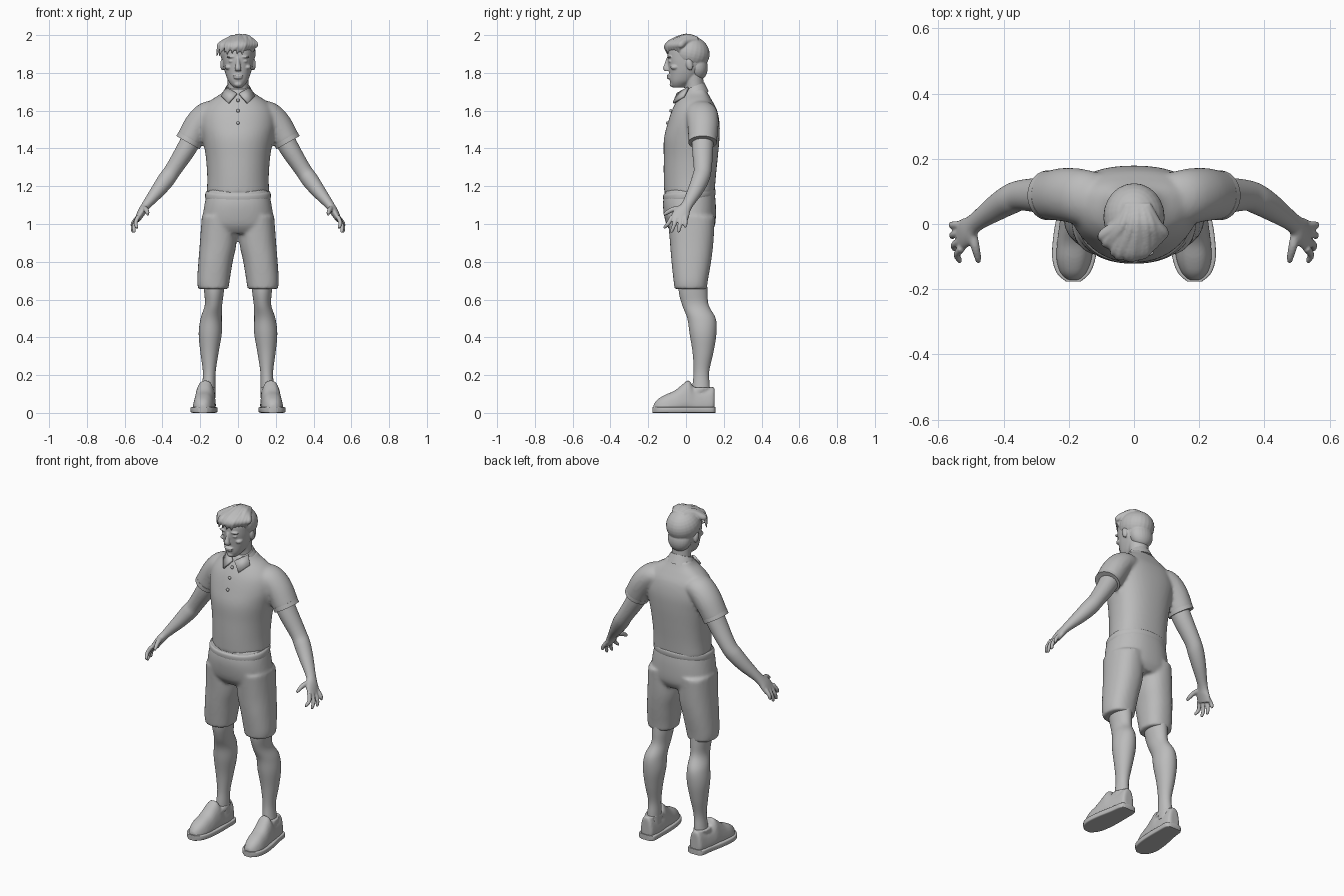
import bpy, bmesh, math, random
from mathutils import Vector, Matrix

random.seed(4)
GREY = bpy.data.materials.new("plain grey")
GREY.diffuse_color = (0.5, 0.5, 0.5, 1)
X, Y, Z = Vector((1, 0, 0)), Vector((0, 1, 0)), Vector((0, 0, 1))


def spline(keys, steps):
    """Smooth samples through keys of (x, y, z, half width, half depth)."""
    k = [keys[0]] + list(keys) + [keys[-1]]
    out = []
    for i in range(1, len(k) - 2):
        for j in range(steps):
            t = j / steps
            out.append([0.5 * (2 * b + (c - a) * t + (2 * a - 5 * b + 4 * c - d) * t * t
                               + (3 * b - a - 3 * c + d) * t ** 3)
                        for a, b, c, d in zip(*k[i - 1:i + 3])])
    return out + [list(keys[-1])]


def loft(bm, keys, axis=None, ref=Y, n=32, power=2, steps=5, s=1, bend=0, taper=0):
    pts = spline(keys, steps)
    pos = [Vector(p[:3]) for p in pts]
    rings = []
    for i, p in enumerate(pts):
        t = axis or (pos[min(i + 1, len(pos) - 1)] - pos[max(i - 1, 0)]).normalized()
        t = t.normalized()
        v = (ref - t * ref.dot(t)).normalized()
        u = v.cross(t)
        ring = []
        for j in range(n):
            c, d = math.cos(math.tau * j / n), math.sin(math.tau * j / n)
            cu = math.copysign(abs(c) ** (2 / power), c)
            dv = math.copysign(abs(d) ** (2 / power), d)
            q = pos[i] + u * p[3] * cu * (1 - taper * (dv + 1) / 2) + v * (p[4] * dv + bend * c * c)
            ring.append(bm.verts.new((q.x * s, q.y, q.z)))
        rings.append(ring)
    for a, b in zip(rings, rings[1:]):
        for j in range(n):
            bm.faces.new((a[j], a[(j + 1) % n], b[(j + 1) % n], b[j]))
    bm.faces.new(rings[0])
    bm.faces.new(rings[-1])


def ball(bm, centre, size, rot=0):
    m = Matrix.Translation(centre) @ Matrix.Rotation(rot, 4, 'X') @ Matrix.Diagonal((*size, 1))
    bmesh.ops.create_uvsphere(bm, u_segments=24, v_segments=16, radius=1, matrix=m)


def finish(name, bm, voxel=0, smooth=0):
    bmesh.ops.recalc_face_normals(bm, faces=bm.faces[:])
    me = bpy.data.meshes.new(name)
    bm.to_mesh(me)
    bm.free()
    me.materials.append(GREY)
    ob = bpy.data.objects.new(name, me)
    bpy.context.collection.objects.link(ob)
    for f in me.polygons:
        f.use_smooth = True
    if voxel:
        r = ob.modifiers.new("fuse", 'REMESH')
        r.mode, r.voxel_size, r.use_smooth_shade = 'VOXEL', voxel, True
    if smooth:
        m = ob.modifiers.new("soften", 'SMOOTH')
        m.factor, m.iterations = 0.5, smooth
    if not voxel:
        bpy.context.view_layer.objects.active = ob
        ob.select_set(True)
        bpy.ops.object.shade_smooth_by_angle(angle=math.radians(40))
        ob.select_set(False)
    return ob


# Shirt: torso fused with both sleeves
bm = bmesh.new()
loft(bm, [(0, .018, 1.16, .165, .133), (0, .02, 1.25, .163, .138), (0, .025, 1.35, .17, .143),
          (0, .03, 1.45, .186, .147), (0, .04, 1.53, .2, .138), (0, .045, 1.6, .19, .12),
          (0, .045, 1.65, .15, .095), (0, .045, 1.69, .09, .072), (0, .045, 1.715, .07, .06)],
     Z, n=48, power=2.2, bend=.02)
for s in (1, -1):
    loft(bm, [(.13, .075, 1.59, .065, .085), (.17, .085, 1.572, .071, .085),
              (.215, .09, 1.52, .073, .082), (.262, .088, 1.436, .07, .075)], s=s)
finish("shirt", bm, .01, 4)

# Sleeve hems
bm = bmesh.new()
for s in (1, -1):
    loft(bm, [(.253, .088, 1.452, .071, .076), (.265, .088, 1.431, .071, .076)], s=s, steps=1, n=40)
finish("sleeve_hems", bm)

# Collar: tilted stand and two folded flaps
bm = bmesh.new()
loft(bm, [(0, .05, 1.675, .088, .075), (0, .045, 1.7, .076, .068), (0, .04, 1.728, .062, .06)],
     Vector((0, -.38, 1)), n=40)
finish("collar", bm)
bm = bmesh.new()
for s in (1, -1):
    bm.faces.new([bm.verts.new((x * s, y, z)) for x, y, z in
                  ((.006, -.045, 1.69), (.05, -.066, 1.64), (.088, -.012, 1.675), (.062, .012, 1.722))])
flaps = finish("collar_flaps", bm)
sol = flaps.modifiers.new("thickness", 'SOLIDIFY')
sol.thickness, sol.offset = .012, 0

# Buttons
bm = bmesh.new()
for y, z in ((-.056, 1.655), (-.08, 1.6), (-.098, 1.535)):
    ball(bm, (0, y, z), (.009, .008, .009))
finish("buttons", bm)

# Shorts: pelvis fused with both legs
bm = bmesh.new()
loft(bm, [(0, .02, 1.18, .16, .13), (0, .018, 1.1, .178, .14), (0, .025, 1.0, .19, .13),
          (0, .03, .95, .17, .1)], Z, n=48, power=2.3)
for s in (1, -1):
    loft(bm, [(.1, .028, 1.04, .092, .125), (.105, .03, .9, .097, .115), (.119, .028, .8, .091, .105),
              (.13, .025, .7, .086, .091), (.131, .025, .655, .08, .085)], Z, s=s, power=2.3)
finish("shorts", bm, .01, 4)

# Waistband
bm = bmesh.new()
loft(bm, [(0, .018, 1.13, .17, .134), (0, .018, 1.145, .174, .139), (0, .018, 1.165, .172, .139),
          (0, .018, 1.175, .164, .13)], Vector((0, -.1, 1)), n=48, power=2.2)
finish("waistband", bm)

# Lower legs
bm = bmesh.new()
for s in (1, -1):
    loft(bm, [(.128, .035, .72, .06, .075), (.127, .038, .64, .052, .076), (.13, .05, .57, .046, .07),
              (.142, .082, .5, .056, .075), (.147, .09, .42, .061, .071), (.151, .09, .32, .048, .055),
              (.152, .082, .22, .034, .041), (.155, .08, .15, .035, .045), (.16, .08, .08, .04, .05)],
         Z, s=s)
finish("lower_legs", bm)

# Shoes: upper with raised tongue, and flat sole
bm = bmesh.new()
for s in (1, -1):
    loft(bm, [(.164, .152, .075, .03, .052), (.164, .14, .071, .046, .067), (.166, .09, .064, .056, .063),
              (.17, .045, .068, .06, .067), (.173, .015, .087, .062, .085), (.176, -.015, .078, .063, .076),
              (.18, -.06, .06, .065, .058), (.184, -.11, .049, .062, .047), (.186, -.15, .037, .046, .035),
              (.186, -.172, .025, .022, .02)], Y, Z, s=s, power=2.7, taper=.35)
    loft(bm, [(.163, .055, .11, .045, .07), (.162, .08, .135, .043, .06)], Z, s=s, steps=2)
finish("shoes", bm, .007, 3)
bm = bmesh.new()
for s in (1, -1):
    loft(bm, [(.164, .156, .016, .03, .016), (.164, .14, .016, .052, .016), (.168, .07, .016, .059, .016),
              (.177, -.02, .016, .068, .016), (.184, -.1, .016, .067, .016), (.186, -.15, .016, .051, .016),
              (.186, -.177, .016, .022, .016)], Y, Z, s=s, power=7)
finish("shoe_soles", bm)

# Arms and hands
bm = bmesh.new()
for s in (1, -1):
    loft(bm, [(.23, .088, 1.48, .055, .058), (.275, .088, 1.395, .052, .056), (.345, .088, 1.285, .044, .047),
              (.38, .075, 1.235, .045, .046), (.425, .048, 1.175, .038, .04),
              (.487, .004, 1.098, .024, .03), (.512, -.022, 1.06, .021, .044),
              (.533, -.038, 1.022, .015, .046)], s=s)
    # Four fingers and a thumb
    for i, (ty, tz, tx) in enumerate(((-.112, .975, .535), (-.076, .953, .55), (-.038, .955, .557), (-.003, .98, .56))):
        by = -.074 + i * .024
        loft(bm, [(.528, by, 1.04, .012, .012), ((.54 + tx) / 2 + .005, (by + ty) / 2, (1.035 + tz) / 2, .011, .011),
                  (tx, ty, tz + .008, .009, .009), (tx, ty, tz, .005, .005)], n=12, s=s)
    loft(bm, [(.498, -.02, 1.08, .018, .016), (.488, -.065, 1.078, .014, .014), (.48, -.098, 1.062, .012, .011),
              (.477, -.118, 1.048, .007, .007)], ref=X, n=12, s=s)
finish("arms_and_hands", bm, .005, 3)

# Head: skull, neck and facial features fused together
bm = bmesh.new()
loft(bm, [(0, -.04, 1.722, .022, .03), (0, -.035, 1.737, .037, .044), (0, -.02, 1.76, .053, .066),
          (0, -.004, 1.8, .068, .085), (0, .006, 1.84, .077, .1), (0, .01, 1.88, .082, .108),
          (0, .012, 1.93, .083, .105), (0, .014, 1.965, .065, .08), (0, .015, 1.985, .035, .045)],
     Z, n=40, power=2.2)
loft(bm, [(0, .05, 1.66, .065, .06), (0, .045, 1.72, .055, .05), (0, .035, 1.8, .056, .055)], Z)
loft(bm, [(0, -.093, 1.88, .009, .01), (0, -.1, 1.85, .011, .013), (0, -.106, 1.825, .016, .016),
          (0, -.1, 1.81, .017, .014)], Z, n=16)
ball(bm, (0, -.092, 1.785), (.027, .011, .006))
ball(bm, (0, -.09, 1.774), (.023, .012, .007))
ball(bm, (0, -.071, 1.74), (.022, .016, .015))
for s in (1, -1):
    ball(bm, (s * .033, -.082, 1.862), (.017, .011, .008))
    ball(bm, (s * .036, -.088, 1.885), (.026, .012, .006))
    ball(bm, (s * .05, -.058, 1.83), (.02, .025, .014))
    ball(bm, (s * .082, .018, 1.845), (.012, .018, .032), .2)
finish("head", bm, .0042, 2)

# Hair: cap over the crown and nape, with tousled locks swept over the forehead
bm = bmesh.new()
ball(bm, (0, .022, 1.905), (.094, .104, .091), -.25)
ball(bm, (0, .06, 1.835), (.07, .055, .075), .15)
for i in range(15):
    f = i / 14 * 2 - 1
    x1 = f * .092
    y1 = -.108 + .07 * f * f + random.uniform(-.006, .006)
    z1 = 1.912 + random.uniform(-.014, .014) - .012 * abs(f)
    loft(bm, [(f * .03 + .01, .06, 1.978, .014, .012),
              (f * .06 + .01, 0, 1.985 - .012 * f * f + random.uniform(-.006, .006), .019, .016),
              (x1, y1 * .72, 1.962 - .012 * abs(f), .018, .015),
              (x1 - .008, y1, 1.938, .012, .012),
              (x1 - .02, y1 + .003, z1, .003, .003)], ref=X, n=12)
finish("hair", bm, .0045, 2)
